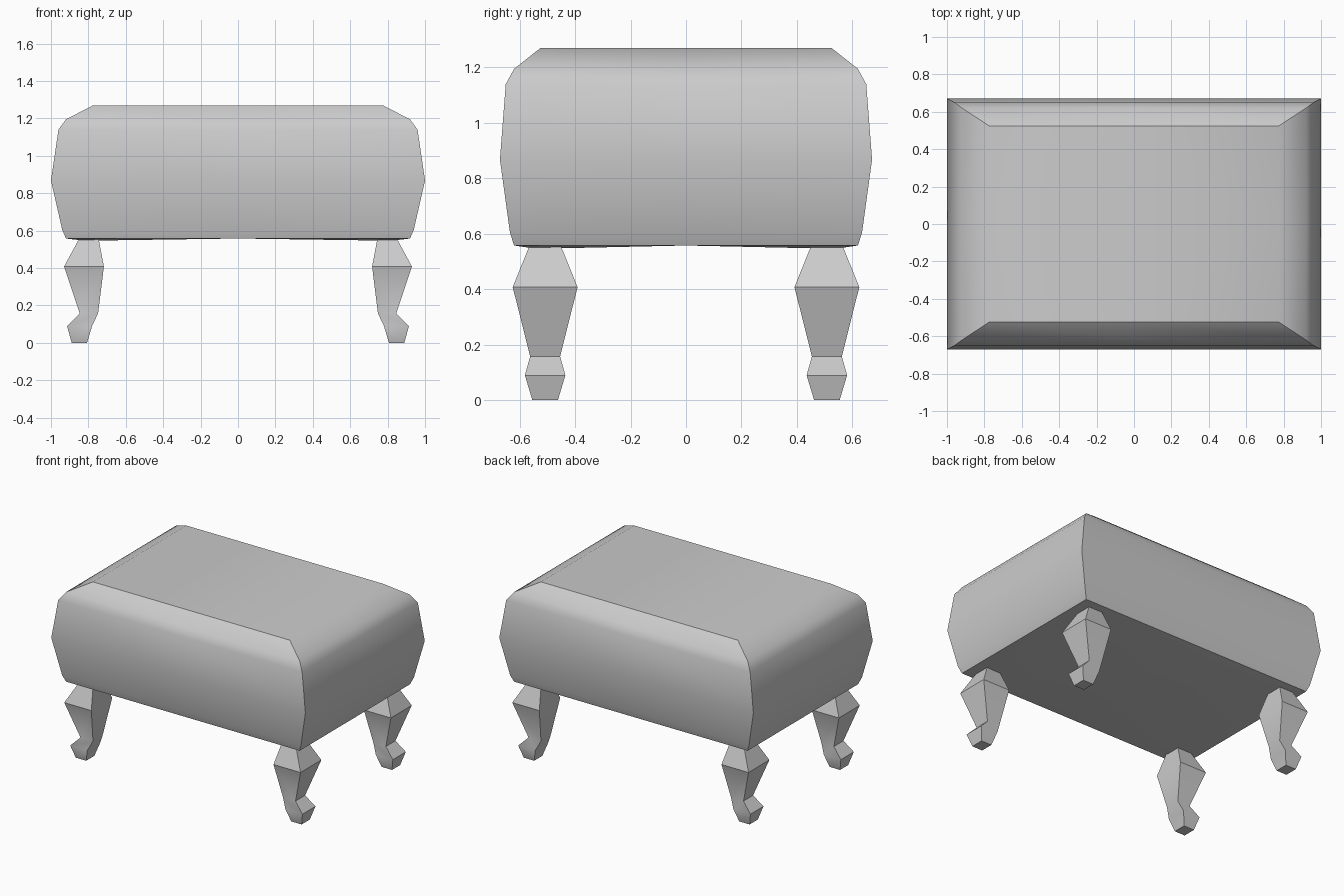
import bpy, bmesh
from math import radians

if "Cube" in bpy.data.objects:
    bpy.data.objects.remove(bpy.data.objects["Cube"])


def finish(bm, name):
    bmesh.ops.recalc_face_normals(bm, faces=bm.faces)
    me = bpy.data.meshes.new(name)
    bm.to_mesh(me)
    bm.free()
    ob = bpy.data.objects.new(name, me)
    bpy.context.collection.objects.link(ob)
    bpy.ops.object.select_all(action='DESELECT')
    ob.select_set(True)
    bpy.context.view_layer.objects.active = ob
    bpy.ops.object.shade_smooth_by_angle(angle=radians(35))
    return ob


def bridge(bm, rings):
    for a, b in zip(rings, rings[1:]):
        n = len(a)
        for i in range(n):
            j = (i + 1) % n
            bm.faces.new((a[i], a[j], b[j], b[i]))


# Cushion: stacked rectangles (half x, half y, z), each with edge midpoints
CUSHION = [(0.775, 0.525, 1.27), (0.92, 0.62, 1.195), (0.96, 0.65, 1.14),
           (1.0, 0.671, 0.868), (0.94, 0.635, 0.605), (0.92, 0.62, 0.558)]
AROUND = [(-1, -1), (0, -1), (1, -1), (1, 0), (1, 1), (0, 1), (-1, 1), (-1, 0)]
bm = bmesh.new()
rings = [[bm.verts.new((sx * hx, sy * hy, z)) for sx, sy in AROUND]
         for hx, hy, z in CUSHION]
# Underside sags slightly at the corners where the legs attach
rings.append([bm.verts.new((sx * 0.82, sy * 0.54, 0.546 if sx and sy else 0.558))
              for sx, sy in AROUND])
bridge(bm, rings)
bm.faces.new(rings[0])
centre = bm.verts.new((0, 0, 0.56))
for i in range(8):
    bm.faces.new((rings[-1][i], rings[-1][(i + 1) % 8], centre))
finish(bm, "cushion")

# Legs: square sections (inner x, outer x, half y, z), feet turned outwards
LEG = [(0.745, 0.85, 0.057, 0.556), (0.717, 0.93, 0.117, 0.408),
       (0.748, 0.846, 0.054, 0.158), (0.78, 0.914, 0.073, 0.09),
       (0.807, 0.889, 0.046, 0.0)]
for sx, side in ((-1, "left"), (1, "right")):
    for sy, end in ((-1, "front"), (1, "back")):
        bm = bmesh.new()
        rings = [[bm.verts.new((sx * x, sy * 0.508 + y, z))
                  for x, y in ((xi, -h), (xo, -h), (xo, h), (xi, h))]
                 for xi, xo, h, z in LEG]
        bridge(bm, rings)
        bm.faces.new(rings[0])
        bm.faces.new(rings[-1])
        finish(bm, f"{end}_{side}_leg")
